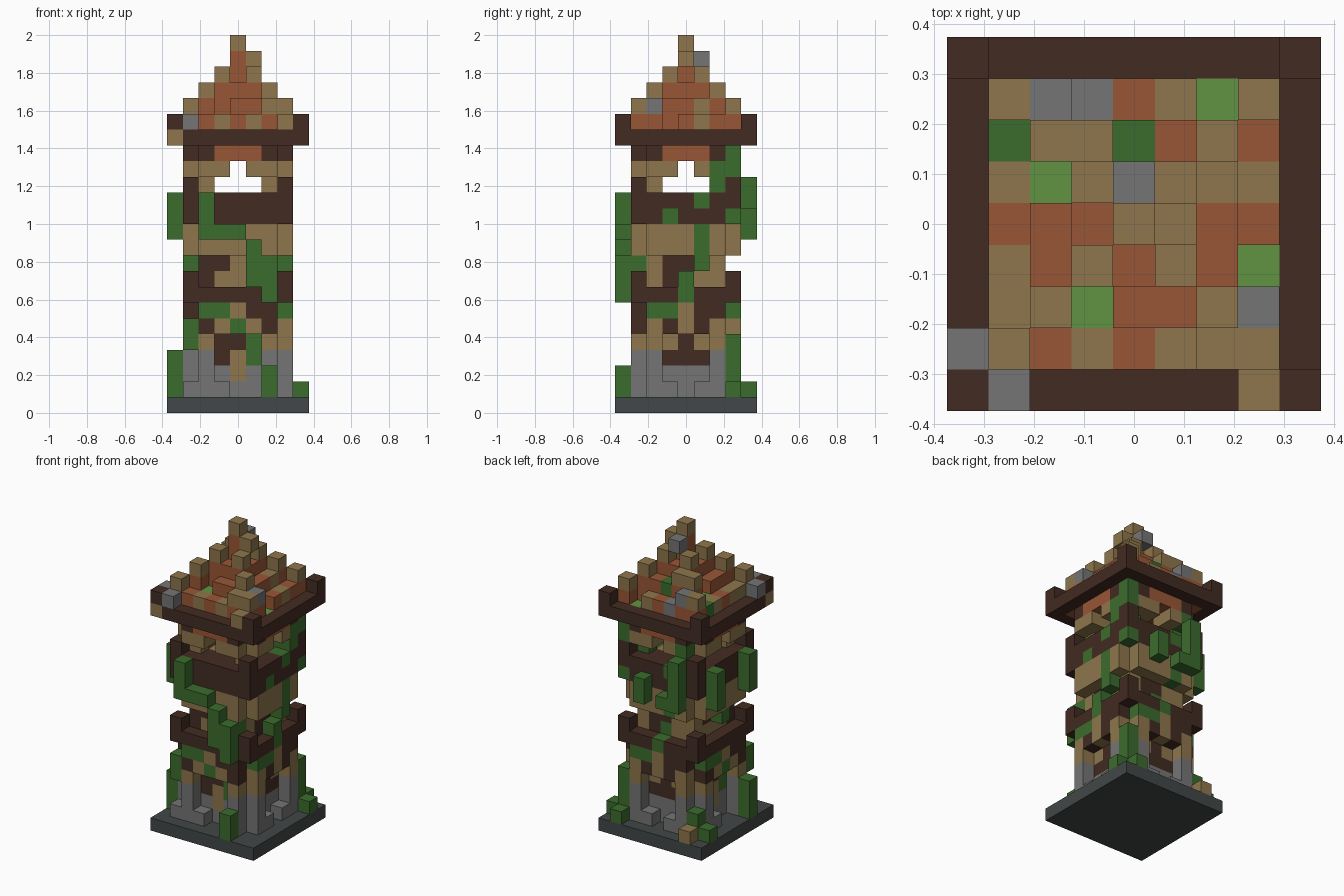
import bpy
import bmesh
from mathutils import Vector

if "Cube" in bpy.data.objects:
    bpy.data.objects.remove(bpy.data.objects["Cube"], do_unlink=True)

UNIT = 2 / 24  # edge of one block


def linear(value):
    c = value / 255
    return c / 12.92 if c <= 0.04045 else ((c + 0.055) / 1.055) ** 2.4


def make_material(name, *rgb):
    color = [linear(v) for v in rgb] + [1]
    mat = bpy.data.materials.new(name)
    mat.use_nodes = True
    mat.diffuse_color = color
    bsdf = mat.node_tree.nodes["Principled BSDF"]
    bsdf.inputs["Base Color"].default_value = color
    bsdf.inputs["Roughness"].default_value = 0.9
    return mat


MATERIALS = {
    "t": make_material("tan_plank", 142, 118, 76),
    "b": make_material("brick_red", 153, 86, 54),
    "d": make_material("dark_timber", 66, 43, 34),
    "g": make_material("grey_stone", 117, 117, 117),
    "G": make_material("vine_green", 59, 108, 45),
    "L": make_material("light_moss", 97, 147, 67),
    "s": make_material("slate", 66, 71, 71),
}
KEYS = list(MATERIALS)

# Every part is a dictionary of block position -> colour letter
parts = {name: {} for name in
         ("base_plate", "tower_wall", "timber_beams", "roof", "eaves", "vines", "loose_stones")}


def put(part, x, y, z, color):
    if not any((x, y, z) in cells for cells in parts.values()):
        parts[part][x, y, z] = color


def square(radius):
    span = range(-radius, radius + 1)
    return [(x, y) for x in span for y in span]


def ring(radius):
    return [(x, y) for x, y in square(radius) if max(abs(x), abs(y)) == radius]


def column(part, x, y, low, high, color):
    for z in range(low, high + 1):
        put(part, x, y, z, color)


CORNERS = [(-1, -1), (1, -1), (1, 1), (-1, 1)]

# Base plate
for x, y in square(4):
    put("base_plate", x, y, 0, "s")

# Front vine climbing across the wall
column("vines", -2, -4, 11, 13, "G")
column("vines", -1, -4, 11, 11, "G")
column("vines", 0, -4, 11, 11, "G")
column("vines", 1, -4, 8, 10, "G")
column("vines", 2, -4, 7, 9, "G")
column("vines", 1, -3, 8, 9, "G")
column("vines", 2, -3, 9, 9, "G")
column("vines", 2, -4, 1, 2, "G")

# Right and back vines
for x, y, low, high in [(3, 3, 1, 4), (4, 3, 1, 1), (3, 4, 1, 1), (3, 2, 14, 15),
                        (3, 3, 15, 16), (3, 0, 8, 8), (3, 1, 9, 9), (3, 3, 12, 12),
                        (-2, 4, 11, 14), (-1, 4, 11, 11), (1, 4, 11, 12)]:
    column("vines", x, y, low, high, "G")

# Left vines
for x, y, low, high in [(-4, -2, 11, 13), (-4, 2, 11, 13), (-3, 0, 9, 9),
                        (-4, -2, 1, 3), (-4, 3, 1, 1), (-3, 3, 1, 2), (-3, -3, 4, 5)]:
    column("vines", x, y, low, high, "G")

# Loose stones around the foot
for x, y in [(-3, -3), (-1, -3), (3, -1), (3, 1), (1, 3), (-1, 3), (-3, 1)]:
    put("loose_stones", x, y, 1, "g")
put("loose_stones", -3, 4, 1, "t")

# Wall colours from the foot up, five blocks per course
FRONT = ("ggggg ggtgg gdtGg tddGt dtGtd GGtdd ddddd dtttt ddttt "
         "ttttt ttttt ddddd ddddd t...t tt.tt dbbbd").split()
SIDE = ("ggggg ggggg gdddg ttdtt tdtdt GGtdd ddGdd tdGtt tddtt "
        "tttGt tttGt dGddd dddGd t...G tt.tG dbbbd").split()
FACES = [
    (FRONT, lambda o, r: (o, -r)),
    (SIDE, lambda o, r: (r, o)),
    (SIDE, lambda o, r: (-o, r)),
    (FRONT, lambda o, r: (-r, -o)),
]
RECESSED = (1, 2, 3, 4, 8, 9, 14)  # courses set back from the beams
BEAMS = (7, 12, 13, 16)

for courses, place in FACES:
    for z, course in enumerate(courses, start=1):
        for o, color in zip(range(-2, 3), course):
            if color == ".":
                continue
            part = "timber_beams" if z in BEAMS else "tower_wall"
            put(part, *place(o, 2), z, color)
            leg = abs(o) == 2 and z <= 4
            if z not in RECESSED or leg:
                put(part, *place(o, 3), z, color)

# Beam corners with raised ends, watch floor and ceiling
for cx, cy in CORNERS:
    column("timber_beams", 3 * cx, 3 * cy, 7, 8, "d")
    column("timber_beams", 3 * cx, 3 * cy, 12, 14, "d")
for x, y in square(1):
    put("tower_wall", x, y, 13, "t")
    put("tower_wall", x, y, 16, "b")

# Eaves with raised corners and weathered blocks
put("eaves", -4, -4, 17, "t")
for x, y in ring(4):
    put("eaves", x, y, 17, "d")
for cx, cy in CORNERS:
    put("eaves", 4 * cx, 4 * cy, 18, "d")
put("eaves", -4, -3, 18, "g")
put("eaves", -3, -4, 18, "g")
put("eaves", 3, -4, 18, "t")

# Stepped roof with raised hips; patches replace single shingles
PATCHES = {
    "t": [(1, 3), (-3, 1), (2, 1), (3, 1), (-3, -1), (-3, -2), (-1, -3), (1, -3)],
    "g": [(-1, 3)],
    "G": [(-3, 2), (0, 2)],
}
patch = {xy: letter for letter, spots in PATCHES.items() for xy in spots}
HOLES = [(2, 3), (3, -1), (-1, -2), (-2, 1)]
for radius in range(4):
    top = 21 - radius
    for x, y in ring(radius):
        hole = (x, y) in HOLES
        column("roof", x, y, 17, top - 2, "b")
        put("roof", x, y, top - 1, "L" if hole else "b")
        if not hole:
            put("roof", x, y, top, patch.get((x, y), "b"))
    if radius:
        for cx, cy in CORNERS:
            put("roof", radius * cx, radius * cy, top + 1, "t")

# Finial and loose shingles
put("roof", 0, 0, 22, "b")
put("roof", 0, 0, 23, "t")
for x, y, z, color in [(2, -3, 19, "t"), (-2, 3, 19, "g"), (3, -2, 19, "g"),
                       (-1, 2, 20, "t"), (1, 0, 22, "t"), (0, 1, 22, "g")]:
    put("roof", x, y, z, color)

# Turn the blocks into meshes, keeping only the exposed faces
solid = {cell for cells in parts.values() for cell in cells}
AXES = [Vector(a) for a in ((1, 0, 0), (0, 1, 0), (0, 0, 1))]


def build(name, cells):
    bm = bmesh.new()
    for cell, color in cells.items():
        center = Vector(cell) + Vector((0, 0, 0.5))
        for i, axis in enumerate(AXES):
            u, v = AXES[i - 2], AXES[i - 1]
            for sign in (1, -1):
                normal = axis * sign
                if tuple(int(c) for c in Vector(cell) + normal) in solid:
                    continue
                loop = [u + v, v - u, -u - v, u - v][::sign]
                verts = [bm.verts.new((center + (normal + p) / 2) * UNIT) for p in loop]
                bm.faces.new(verts).material_index = KEYS.index(color)
    bmesh.ops.remove_doubles(bm, verts=bm.verts, dist=UNIT / 100)
    mesh = bpy.data.meshes.new(name)
    bm.to_mesh(mesh)
    bm.free()
    for mat in MATERIALS.values():
        mesh.materials.append(mat)
    bpy.context.collection.objects.link(bpy.data.objects.new(name, mesh))


for part_name, part_cells in parts.items():
    build(part_name, part_cells)
